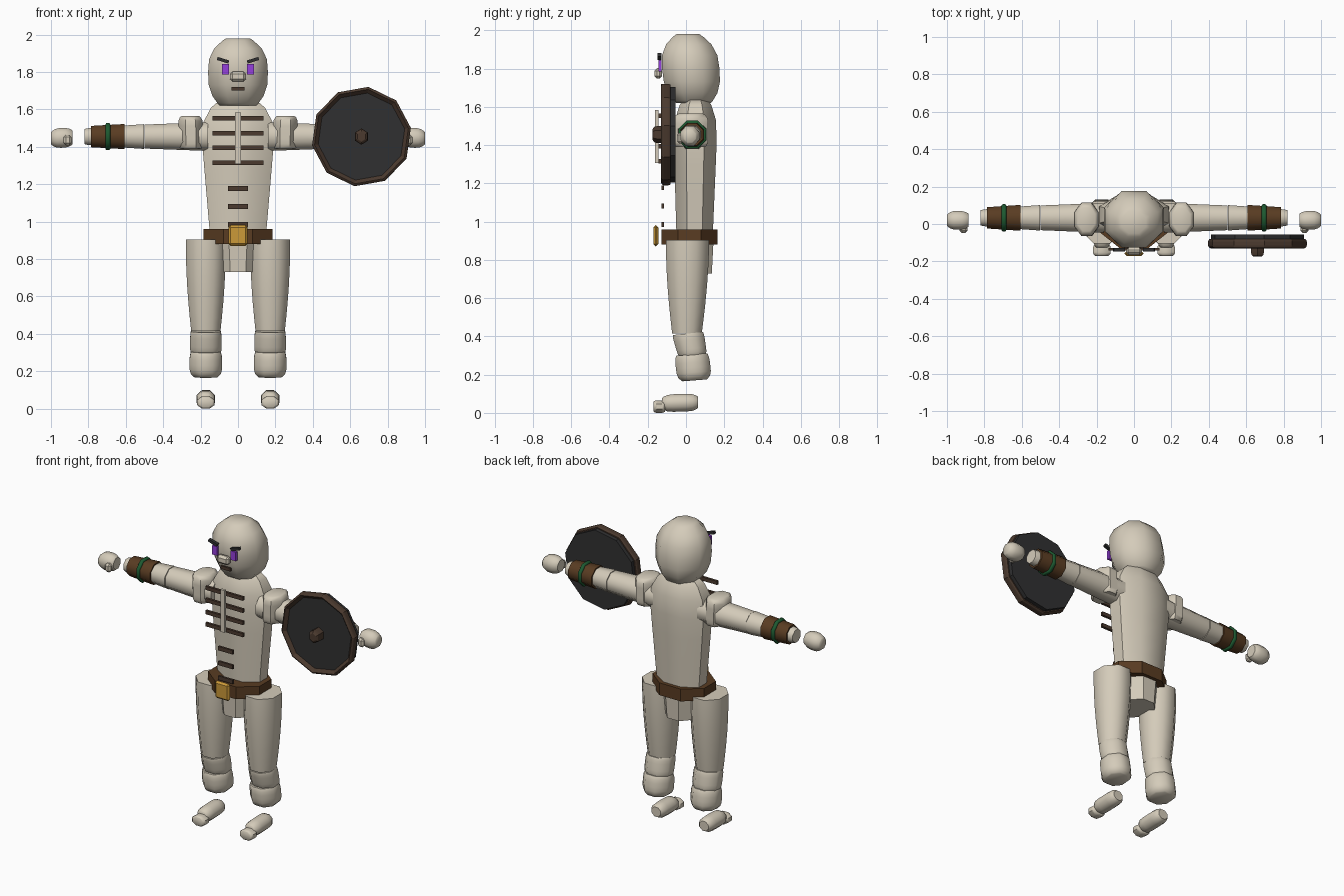
import bpy, bmesh, math
from mathutils import Matrix, Vector

if "Cube" in bpy.data.objects:
    bpy.data.objects.remove(bpy.data.objects["Cube"])


def material(name, red, green, blue):
    mat = bpy.data.materials.new(name)
    mat.use_nodes = True
    color = (red, green, blue, 1)
    mat.diffuse_color = color
    mat.node_tree.nodes["Principled BSDF"].inputs["Base Color"].default_value = color
    return mat


BONE = material("bone", .66, .6, .49)
LEATHER = material("leather", .1, .045, .016)
WOOD = material("dark_wood", .07, .042, .028)
IRON = material("dark_iron", .03, .03, .031)
GOLD = material("gold", .6, .32, .04)
GREEN = material("green", .012, .1, .03)
PURPLE = material("purple", .3, .05, .72)


def finish(name, bm, mat, angle):
    """Turn a bmesh into a shaded object; left parts also get a mirrored right twin."""
    bmesh.ops.recalc_face_normals(bm, faces=bm.faces)
    mesh = bpy.data.meshes.new(name)
    bm.to_mesh(mesh)
    bm.free()
    mesh.materials.append(mat)
    obj = bpy.data.objects.new(name, mesh)
    bpy.context.collection.objects.link(obj)
    bpy.ops.object.select_all(action='DESELECT')
    obj.select_set(True)
    bpy.context.view_layer.objects.active = obj
    bpy.ops.object.shade_smooth_by_angle(angle=math.radians(angle))
    if name.startswith("left_"):
        twin = obj.copy()
        twin.name = name.replace("left_", "right_")
        twin.data = mesh.copy()
        twin.data.transform(Matrix.Diagonal((-1, 1, 1, 1)))
        twin.data.flip_normals()
        bpy.context.collection.objects.link(twin)
    return obj


def barrel(name, mat, start, end, first, last=None, rounding=(0, 0), power=5,
           slope=0, sides=8, turn=.5, angle=50):
    """Many-sided tube between two points, with half sizes at each end.
    Rounding is the share of the size lost towards the start and the end."""
    start, end, first = Vector(start), Vector(end), Vector(first)
    last = Vector(last) if last else first
    axis = max(range(3), key=lambda i: abs(end[i] - start[i]))
    u, v = [i for i in range(3) if i != axis]
    bm = bmesh.new()
    rings, steps = [], 8
    for step in range(steps + 1):
        s = -math.cos(math.pi * step / steps)
        t = (s + 1) / 2
        loss = rounding[0] if s < 0 else rounding[1]
        size = first.lerp(last, t) * (1 - loss * abs(s) ** power) / math.cos(math.pi / sides)
        ring = []
        for side in range(sides):
            turned = (side + turn) * math.tau / sides
            point = start.lerp(end, t)
            point[u] += size.x * math.cos(turned)
            point[v] += size.y * math.sin(turned)
            point[axis] += slope * size.y * math.sin(turned)
            ring.append(bm.verts.new(point))
        rings.append(ring)
    for low, high in zip(rings, rings[1:]):
        for i in range(sides):
            bm.faces.new((low[i - 1], low[i], high[i], high[i - 1]))
    bm.faces.new(rings[0])
    bm.faces.new(rings[-1])
    return finish(name, bm, mat, angle)


def box(name, mat, center, size, roll=0, bevel=0):
    bm = bmesh.new()
    bmesh.ops.create_cube(bm, size=1)
    bm.transform(Matrix.Translation(center) @ Matrix.Rotation(roll, 4, 'Y')
                 @ Matrix.Diagonal((*size, 1)))
    if bevel:
        bmesh.ops.bevel(bm, geom=bm.edges[:], offset=bevel, segments=1, affect='EDGES')
    return finish(name, bm, mat, angle=30)


# Head and face
barrel("head", BONE, start=(0, .04, 1.62), end=(0, .01, 1.98),
       first=(.16, .15), rounding=(.4, .6), power=3)
box("nose", BONE, center=(0, -.145, 1.775), size=(.085, .04, .055), bevel=.014)
box("mouth", WOOD, center=(0, -.124, 1.71), size=(.07, .012, .02))
box("left_eye", PURPLE, center=(.067, -.137, 1.815), size=(.036, .016, .058))
box("left_brow", IRON, center=(.08, -.138, 1.863), size=(.064, .02, .017), roll=-.3)

# Torso and pelvis
barrel("torso", BONE, start=(0, .045, .93), end=(0, .05, 1.635),
       first=(.15, .095), last=(.21, .12), rounding=(0, .45), angle=44)
barrel("pelvis", BONE, start=(0, .025, .73), end=(0, .025, .92),
       first=(.1, .11), last=(.12, .12), angle=30)

# Breastbone, ribs and belly bars standing off the chest
box("breastbone", BONE, center=(0, -.153, 1.445), size=(.03, .016, .275))
for i in range(4):
    box(f"rib_{i + 1}", WOOD, center=(0, -.135, 1.553 - .079 * i), size=(.27, .016, .024))
for i in range(3):
    box(f"belly_bar_{i + 1}", WOOD, center=(0, -.122, 1.177 - .096 * i),
        size=(.105, .014, .026))

# Belt
barrel("belt", LEATHER, start=(0, .018, .88), end=(0, .018, .96), first=(.185, .147), angle=30)
box("buckle", GOLD, center=(0, -.158, .926), size=(.104, .026, .112), bevel=.012)


# Arms, all strung along one level line
def arm_point(x):
    return (x, .033, 1.455)


barrel("left_shoulder", BONE, start=(.25, .025, 1.39), end=(.255, .025, 1.565),
       first=(.066, .09), rounding=(.15, .3), power=8, angle=40)
barrel("left_upper_arm", BONE, arm_point(.16), arm_point(.5), first=(.08, .077), last=(.066, .064))
barrel("left_forearm", BONE, arm_point(.503), arm_point(.82), first=(.068, .066),
       last=(.045, .045), rounding=(0, .1), power=9)
barrel("left_bracer", LEATHER, arm_point(.608), arm_point(.785), first=(.069, .067),
       last=(.057, .057))
barrel("left_bracer_band", GREEN, arm_point(.683), arm_point(.708), first=(.073, .073),
       rounding=(.1, .1))
barrel("left_hand", BONE, start=(.885, .02, 1.45), end=(1, .02, 1.446), first=(.05, .053),
       rounding=(.3, .4), power=3)
box("left_thumb", BONE, center=(.911, -.03, 1.436), size=(.042, .036, .056), bevel=.012)

# Legs
LEG = .172
barrel("left_thigh", BONE, start=(LEG, .005, .415), end=(LEG, .008, .905), first=(.085, .084),
       last=(.115, .122), rounding=(.08, .08), power=2)
barrel("left_shin", BONE, start=(LEG, .035, .3), end=(LEG, .01, .415), first=(.085, .075),
       last=(.083, .083), rounding=(.08, .05), slope=.1)
barrel("left_ankle", BONE, start=(LEG, .045, .17), end=(LEG, .03, .305), first=(.087, .09),
       rounding=(.3, .1), power=4, slope=.08)
barrel("left_foot", BONE, start=(LEG, -.125, .05), end=(LEG, .062, .055), first=(.05, .046),
       rounding=(.4, .35))
barrel("left_toes", BONE, start=(LEG, -.17, .033), end=(LEG, -.11, .033), first=(.047, .033),
       rounding=(.25, .2))


# Shield: rim with a recessed front, backing and boss
def shield_point(y):
    return (.66, y, 1.455)


DECAGON = dict(sides=10, turn=.28, angle=25)
rim = barrel("shield_rim", WOOD, shield_point(-.13), shield_point(-.08), first=(.255, .255),
             rounding=(.05, .03), **DECAGON)
rim.data.materials.append(IRON)
bm = bmesh.new()
bm.from_mesh(rim.data)
front = min(bm.faces, key=lambda face: face.calc_center_median().y)
bmesh.ops.inset_region(bm, faces=[front], thickness=.02, depth=-.02)
front.material_index = 1
bm.to_mesh(rim.data)
bm.free()
bpy.ops.object.shade_flat()
barrel("shield_back", IRON, shield_point(-.085), shield_point(-.055), first=(.24, .24), **DECAGON)
barrel("shield_boss", WOOD, shield_point(-.175), shield_point(-.105), first=(.034, .038),
       rounding=(.4, 0), sides=6, angle=25)
